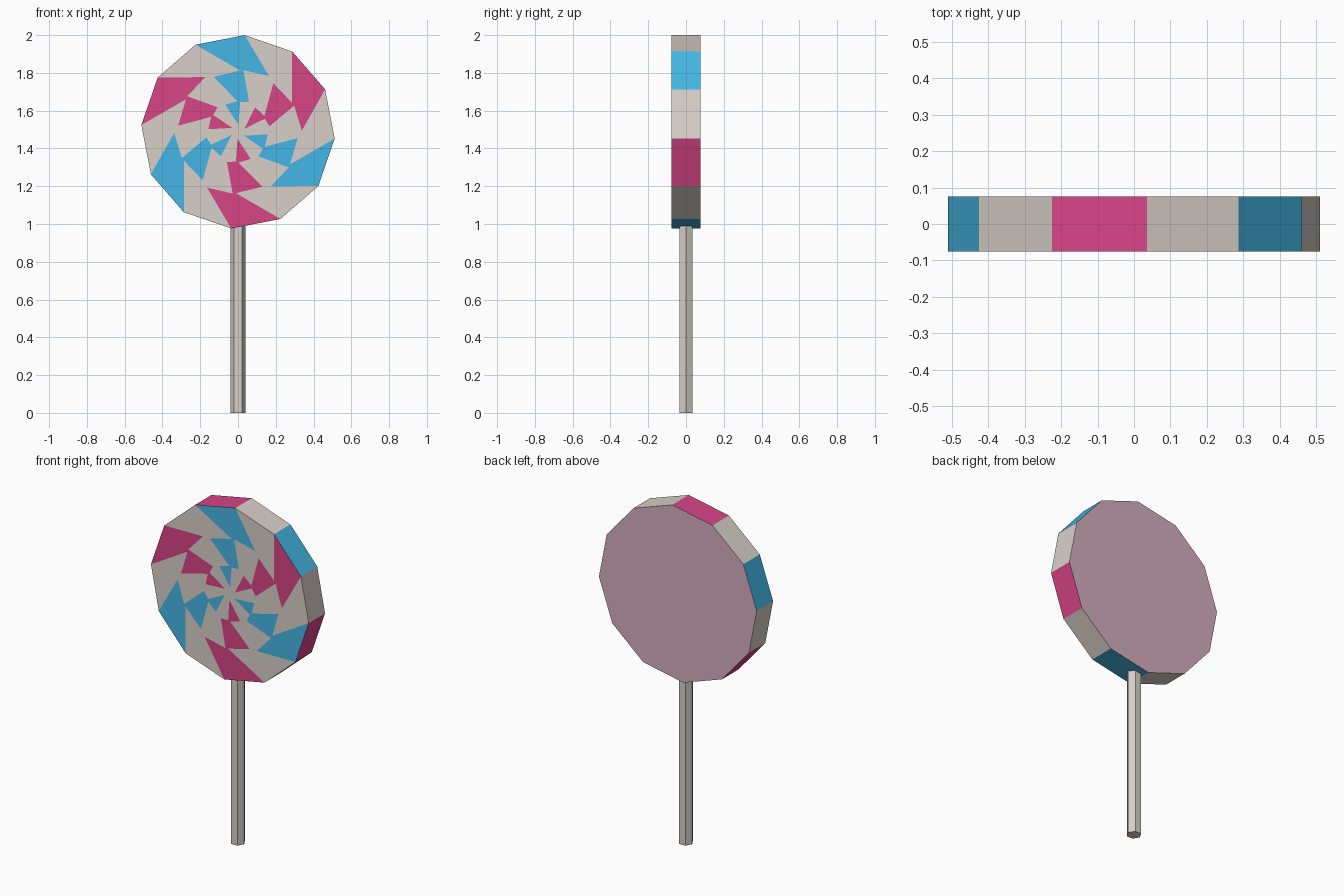
import bpy, bmesh
from math import cos, sin, radians

if "Cube" in bpy.data.objects:
    bpy.data.objects.remove(bpy.data.objects["Cube"])

RADIUS, HALF_DEPTH, CENTRE_Z = 0.513, 0.076, 1.488
FIRST_ANGLE = 86


def make_material(name, rgb):
    mat = bpy.data.materials.new(name)
    mat.use_nodes = True
    mat.diffuse_color = (*rgb, 1)
    mat.node_tree.nodes["Principled BSDF"].inputs["Base Color"].default_value = (*rgb, 1)
    return mat


def make_object(name, bm, materials):
    bmesh.ops.recalc_face_normals(bm, faces=bm.faces[:])
    mesh = bpy.data.meshes.new(name)
    bm.to_mesh(mesh)
    bm.free()
    for mat in materials:
        mesh.materials.append(mat)
    obj = bpy.data.objects.new(name, mesh)
    bpy.context.collection.objects.link(obj)
    return obj


cream = make_material("cream", (0.69, 0.63, 0.58))
blue = make_material("sky_blue", (0.06, 0.47, 0.78))
pink = make_material("raspberry_pink", (0.68, 0.06, 0.24))
mauve = make_material("mauve", (0.66, 0.42, 0.51))
CREAM, BLUE, PINK, MAUVE = range(4)

# Candy disc: swirl cut into the front, striped rim, plain back
bm = bmesh.new()


def polar(angle, radius, y=-HALF_DEPTH):
    a = radians(angle)
    return bm.verts.new((radius * cos(a), y, CENTRE_Z + radius * sin(a)))


def add_face(verts, colour):
    bm.faces.new(verts).material_index = colour


# Swirl arm outline: (angle from the arm's trailing corner, radius)
leading = [(30, RADIUS), (2, 0.325), (28, 0.318), (5, 0.163), (29, 0.158)]
apex_point = (0, 0.037)
trailing = [(0, 0.158), (-16, 0.17), (-1, 0.328), (-25, 0.338), (0, RADIUS)]

arms = []
for k in range(6):
    turn = FIRST_ANGLE - 60 * k
    arms.append([[polar(turn + a, r) for a, r in part]
                 for part in (leading, [apex_point], trailing)])

for k, (lead, apex, trail) in enumerate(arms):
    next_lead, next_apex, _ = arms[(k + 1) % 6]
    add_face(lead + apex + trail, PINK if k % 2 else BLUE)
    add_face(trail[::-1] + apex + next_apex + next_lead[::-1], CREAM)
add_face([arm[1][0] for arm in arms], CREAM)

# Rim panels alternate cream with the colour opposite the neighbouring arm
front_ring = []
for lead, _, trail in arms:
    front_ring += [lead[0], trail[-1]]
back_ring = [polar(FIRST_ANGLE + 30 - 30 * i, RADIUS, HALF_DEPTH) for i in range(12)]
for i in range(12):
    j = (i + 1) % 12
    colour = (PINK, CREAM, BLUE, CREAM)[i % 4]
    add_face([front_ring[i], front_ring[j], back_ring[j], back_ring[i]], colour)
add_face(back_ring, MAUVE)
make_object("candy_disc", bm, [cream, blue, pink, mauve])

# Six-sided stick
bm = bmesh.new()
STICK_RADIUS, STICK_TOP = 0.04, 1.03
rings = [[bm.verts.new((STICK_RADIUS * cos(radians(60 * i)),
                        STICK_RADIUS * sin(radians(60 * i)), z)) for i in range(6)]
         for z in (0, STICK_TOP)]
for i in range(6):
    j = (i + 1) % 6
    bm.faces.new([rings[0][i], rings[0][j], rings[1][j], rings[1][i]])
for ring in rings:
    bm.faces.new(ring)
make_object("stick", bm, [cream])
